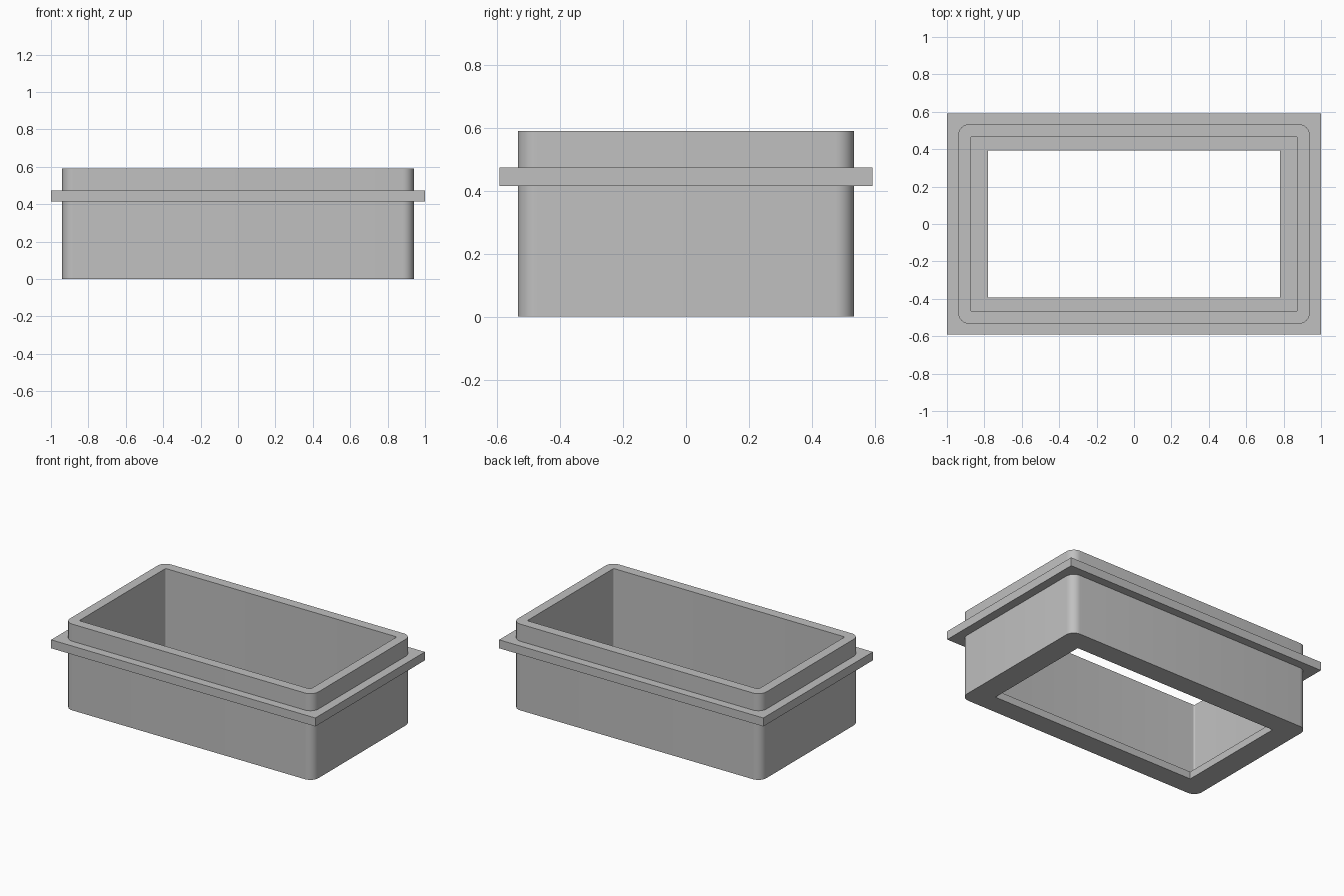
import bpy
import bmesh
import math

cube = bpy.data.objects.get("Cube")
if cube:
    bpy.data.objects.remove(cube, do_unlink=True)

grey = bpy.data.materials.new("plain grey")
grey.use_nodes = True
COLOUR = (0.53, 0.53, 0.53, 1)
grey.diffuse_color = COLOUR
grey.node_tree.nodes["Principled BSDF"].inputs["Base Color"].default_value = COLOUR

STEPS = 8  # segments per rounded corner


def rounded_rect(hx, hy, r):
    """Outline points, counter-clockwise, same count for every radius."""
    points = []
    for i, (sx, sy) in enumerate([(1, 1), (-1, 1), (-1, -1), (1, -1)]):
        for k in range(STEPS + 1):
            a = (i + k / STEPS) * math.pi / 2
            points.append((sx * (hx - r) + r * math.cos(a),
                           sy * (hy - r) + r * math.sin(a)))
    return points


def ring(name, sections):
    """Closed ring lofted through (half x, half y, radius, z) outlines."""
    bm = bmesh.new()
    loops = [[bm.verts.new((x, y, z)) for x, y in rounded_rect(hx, hy, r)]
             for hx, hy, r, z in sections]
    for a, b in zip(loops, loops[1:] + loops[:1]):
        for i in range(len(a)):
            j = (i + 1) % len(a)
            bm.faces.new((a[i], a[j], b[j], b[i]))
    # Square corners collapse to single points
    bmesh.ops.remove_doubles(bm, verts=bm.verts[:], dist=0.0002)
    bmesh.ops.recalc_face_normals(bm, faces=bm.faces[:])
    mesh = bpy.data.meshes.new(name)
    bm.to_mesh(mesh)
    bm.free()
    mesh.materials.append(grey)
    obj = bpy.data.objects.new(name, mesh)
    bpy.context.collection.objects.link(obj)
    bpy.ops.object.select_all(action='DESELECT')
    obj.select_set(True)
    bpy.context.view_layer.objects.active = obj
    bpy.ops.object.shade_smooth_by_angle(angle=math.radians(30))
    return obj


OUTER = (0.94, 0.534, 0.06)
INNER = (0.875, 0.467, 0.01)
OPENING = (0.78, 0.393, 0)
RIM = (1.0, 0.592, 0)
HEIGHT, LIP = 0.59, 0.05

# Hollow wall with an inward lip around the open bottom
ring("box_wall", [(*OUTER, 0), (*OUTER, HEIGHT), (*INNER, HEIGHT),
                  (*INNER, LIP), (*OPENING, LIP), (*OPENING, 0)])

# Square-cornered flange around the outside
ring("flange", [(*RIM, 0.415), (*RIM, 0.473), (*OUTER, 0.473), (*OUTER, 0.415)])
